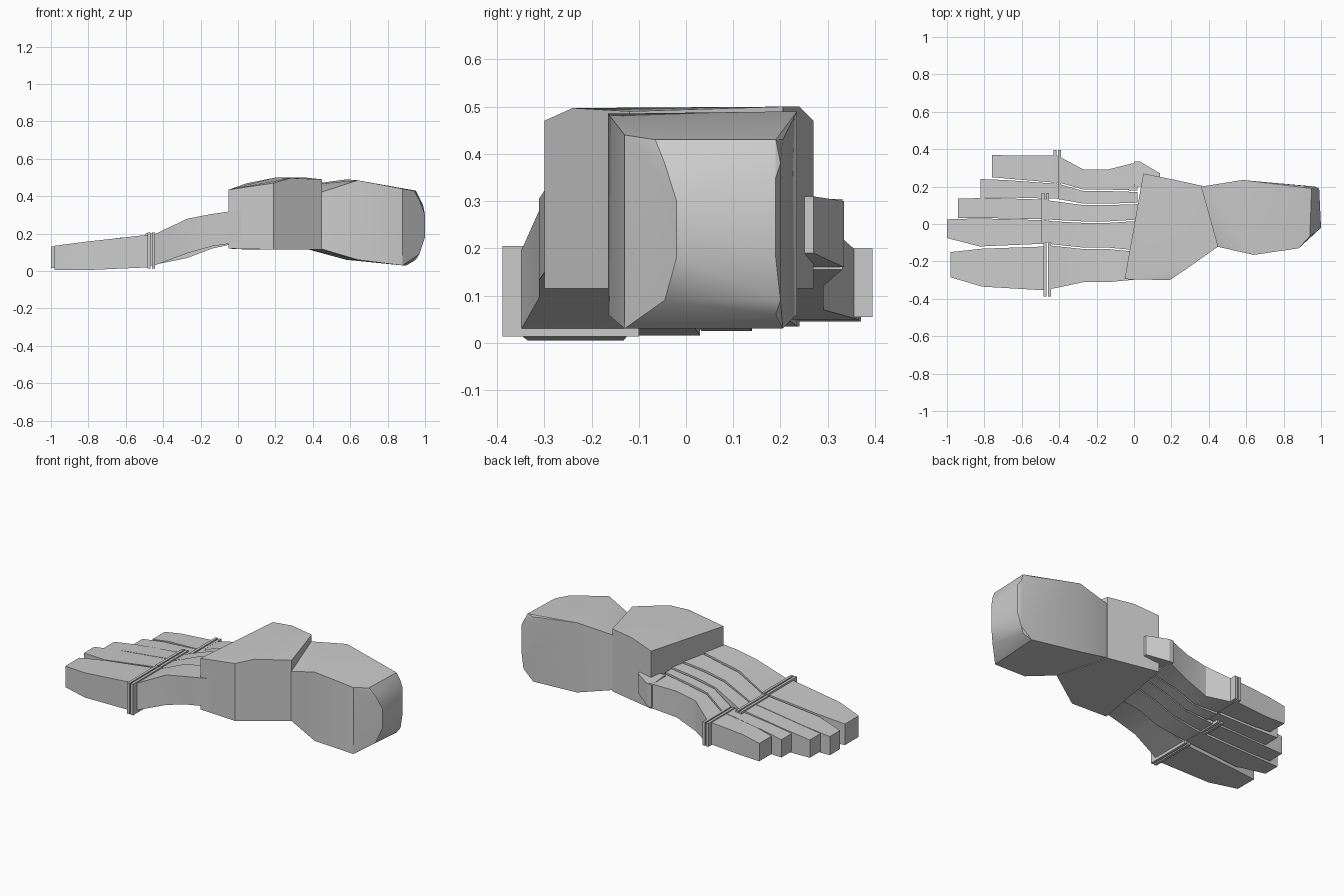
import bpy
import bmesh
from math import radians

cube = bpy.data.objects.get("Cube")
if cube:
    bpy.data.objects.remove(cube)

grey = bpy.data.materials.new("light_grey")
grey.use_nodes = True
colour = (0.6, 0.6, 0.6, 1)
grey.diffuse_color = colour
grey.node_tree.nodes["Principled BSDF"].inputs["Base Color"].default_value = colour


def finish(name, bm):
    """Turn a bmesh into a shaded object."""
    bmesh.ops.recalc_face_normals(bm, faces=bm.faces)
    mesh = bpy.data.meshes.new(name)
    bm.to_mesh(mesh)
    bm.free()
    mesh.materials.append(grey)
    obj = bpy.data.objects.new(name, mesh)
    bpy.context.collection.objects.link(obj)
    bpy.ops.object.select_all(action='DESELECT')
    bpy.context.view_layer.objects.active = obj
    obj.select_set(True)
    bpy.ops.object.shade_smooth_by_angle(angle=radians(25))
    return obj


def loft(name, sections):
    """Join four-sided sections (x, y_low, y_high, z_low, z_high)."""
    bm = bmesh.new()
    rings = []
    for x, ya, yb, za, zb in sections:
        corners = ((ya, za), (yb, za), (yb, zb), (ya, zb))
        rings.append([bm.verts.new((x, y, z)) for y, z in corners])
    for a, b in zip(rings, rings[1:]):
        for i in range(4):
            j = (i + 1) % 4
            bm.faces.new((a[i], a[j], b[j], b[i]))
    bm.faces.new(rings[0])
    bm.faces.new(rings[-1])
    return finish(name, bm)


def hull(name, columns):
    """Convex block from upright edges (x, y, z_low, z_high)."""
    bm = bmesh.new()
    for x, y, za, zb in columns:
        bm.verts.new((x, y, za))
        bm.verts.new((x, y, zb))
    bmesh.ops.convex_hull(bm, input=bm.verts)
    bmesh.ops.dissolve_limit(bm, angle_limit=radians(2), verts=bm.verts, edges=bm.edges)
    return finish(name, bm)


# Heel, with a chamfered rear end
hull("heel", [
    (.44, -.12, .12, .42), (.36, .2, .12, .46),
    (.64, -.165, .06, .485), (.58, .235, .06, .49),
    (.88, -.13, .03, .44), (.9, .205, .03, .43),
    (.94, -.065, .07, .43), (.95, .19, .06, .43),
    (.97, -.045, .09, .38), (.97, .2, .09, .38),
    (1, -.02, .18, .3), (.99, .19, .18, .35)])

# Ankle block
hull("ankle", [
    (-.05, -.295, .12, .435), (.19, -.3, .115, .47),
    (.28, -.24, .115, .497), (.45, -.12, .115, .49),
    (.36, .205, .115, .5), (.2, .24, .115, .5), (.05, .27, .115, .47)])

# Toes: tip x, then the y range at tip, middle and base, then tip height range
toes = {
    "big_toe": (-.98, (-.285, -.15), (-.335, -.132), (-.355, -.12), (.005, .135)),
    "second_toe": (-1, (-.075, .025), (-.12, .03), (-.105, .02), (.015, .13)),
    "third_toe": (-.94, (.032, .135), (.032, .14), (.025, .13), (.025, .135)),
    "fourth_toe": (-.82, (.14, .24), (.142, .235), (.135, .215), (.035, .145)),
    "little_toe": (-.76, (.25, .37), (.24, .365), (.22, .365), (.045, .155)),
}
for i, (name, (tip, y_tip, y_mid, y_base, z_tip)) in enumerate(toes.items()):
    base = -.41 if i > 2 else -.47
    low, high = z_tip
    mid = tip + (base - tip) * .33
    loft(name, [
        (tip, *y_tip, low, high),
        (mid, *y_mid, low, high + .022),
        (base, *y_base, low + .015, .195)])

# Foot bones: y of the edges between them at the front, middle and rear
edges = [(-.355, -.315, -.3), (-.11, -.13, -.145), (.02, .01, .02),
         (.13, .105, .11), (.22, .18, .175), (.37, .295, .335)]
names = ["big", "second", "third", "fourth", "little"]
for i, (name, right, left) in enumerate(zip(names, edges, edges[1:])):
    front = -.41 if i > 2 else -.46
    gap = .004
    spans = [(a + gap, b - gap) for a, b in zip(right, left)]
    drop = .006 * i
    lift = .025 if i == 0 else 0
    loft(name + "_toe_bone", [
        (front, *spans[0], .025 + drop, .19),
        (-.27, *spans[1], .07 + lift, .28 - drop),
        (-.14, *spans[1], .12 + lift / 2, .305 - drop),
        (.02, *spans[2], .155, .328 - drop)])

# Outer end of the little toe bone, tucked under the ankle
hull("side_bone", [(0, .335, .16, .3), (.03, .335, .16, .3),
                   (.14, .27, .19, .31), (.14, .2, .19, .31), (0, .2, .16, .31)])

# Paired thin flanges where toes meet the foot bones
flanges = {
    "big": (-.465, -.388, -.1, .013, .205),
    "middle": (-.475, -.1, .165, .03, .2),
    "little": (-.41, .14, .395, .055, .2),
}
for name, (x, ya, yb, za, zb) in flanges.items():
    for side, offset in (("front", -.012), ("rear", .012)):
        c = x + offset
        loft(f"{name}_{side}_flange", [
            (c - .008, ya, yb, za, zb), (c + .008, ya, yb, za, zb)])
